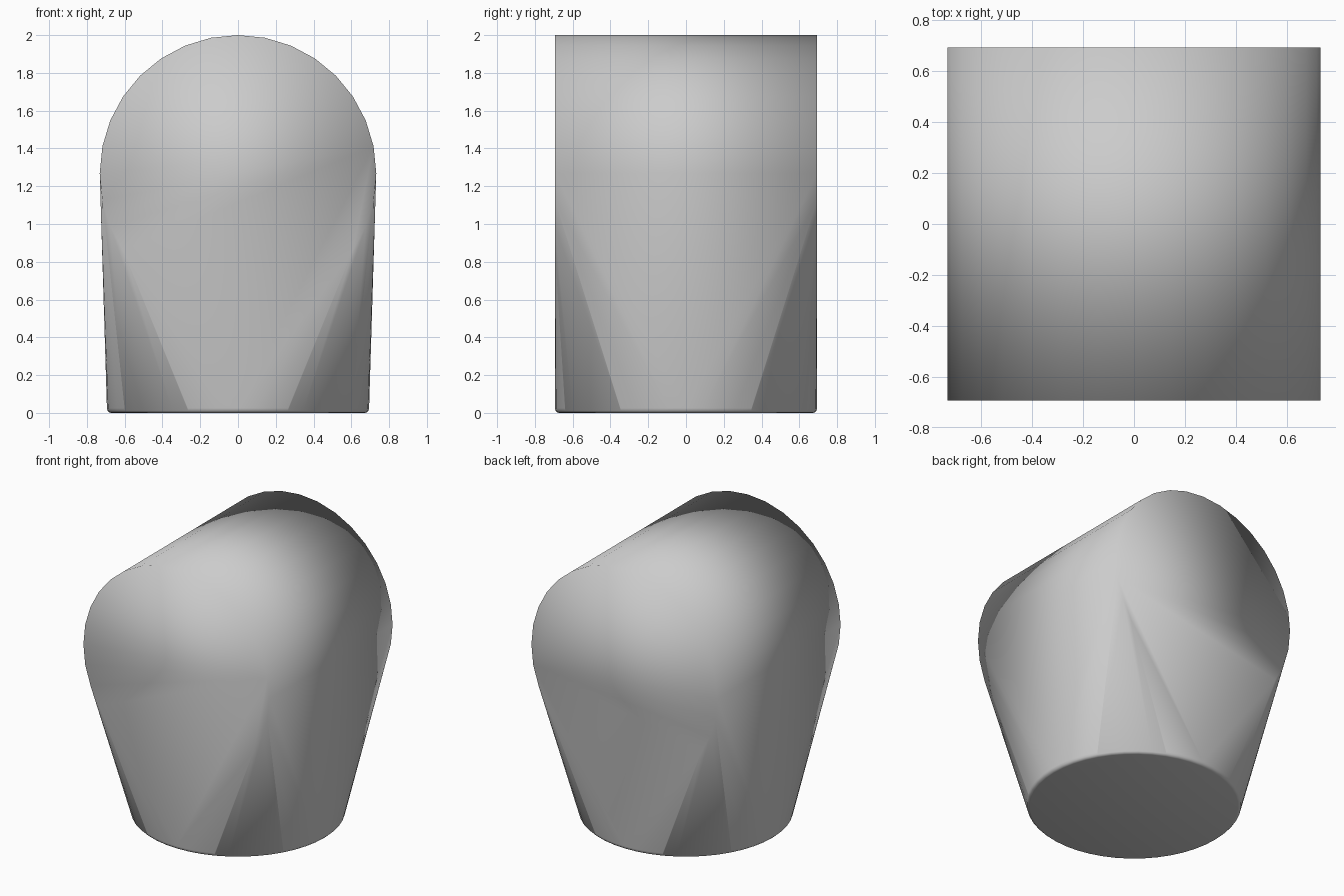
import bpy, bmesh
from math import sin, cos, pi

if "Cube" in bpy.data.objects:
    bpy.data.objects.remove(bpy.data.objects["Cube"])

HALF_DEPTH = 0.694
ARCH_R, ARCH_Z = 0.732, 1.268

bm = bmesh.new()

# Two upright arched ends, front and back (lower arc stops where the foot meets it)
for y in (-HALF_DEPTH, HALF_DEPTH):
    for i in range(-3, 20):
        a = i * pi / 16
        bm.verts.new((ARCH_R * cos(a), y, ARCH_Z + ARCH_R * sin(a)))

# Round foot with a small rolled edge
for radius, z in ((0.672, 0.0), (0.682, 0.003), (0.691, 0.012), (HALF_DEPTH, 0.025)):
    for i in range(48):
        a = i * 2 * pi / 48
        bm.verts.new((radius * cos(a), radius * sin(a), z))

# Stretch one taut skin over the ends and the foot
result = bmesh.ops.convex_hull(bm, input=bm.verts[:])
loose = [v for v in bm.verts if not v.link_faces]
bmesh.ops.delete(bm, geom=loose, context='VERTS')
bmesh.ops.recalc_face_normals(bm, faces=bm.faces[:])
for f in bm.faces:
    f.smooth = True

mesh = bpy.data.meshes.new("arched_plug")
bm.to_mesh(mesh)
bm.free()
plug = bpy.data.objects.new("arched_plug", mesh)
bpy.context.collection.objects.link(plug)
